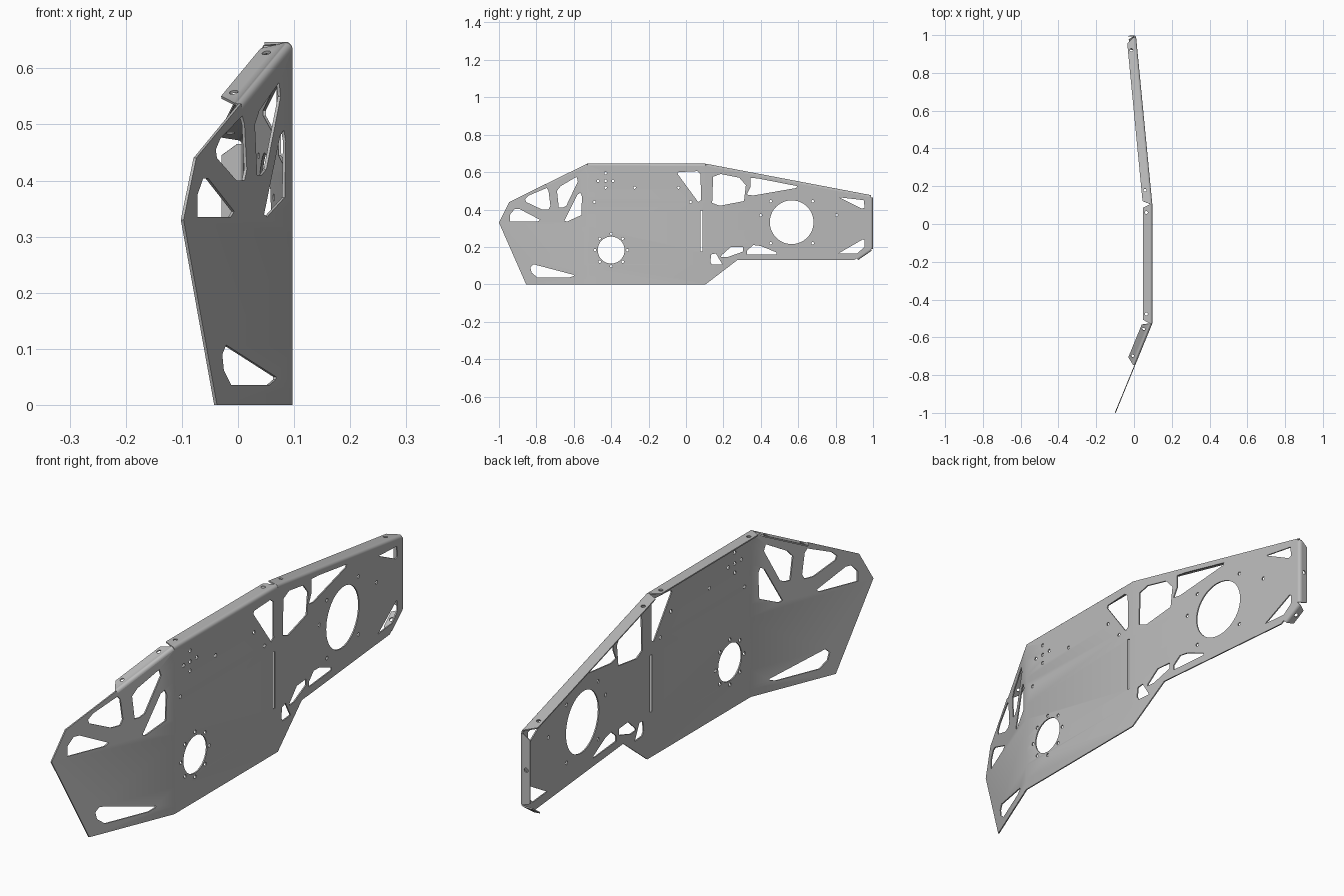
import bpy, bmesh
from math import sin, cos, pi
from mathutils import Vector

THICK = 0.005      # sheet thickness
RADIUS = 0.012     # outer radius of the folded edges
FRONT_BEND, REAR_BEND = -0.527, 0.105
OUTER = 0.097

cube = bpy.data.objects.get("Cube")
if cube:
    bpy.data.objects.remove(cube, do_unlink=True)

metal = bpy.data.materials.new("grey_metal")
metal.use_nodes = True
colour = (0.5, 0.5, 0.5, 1)
metal.diffuse_color = colour
metal.node_tree.nodes["Principled BSDF"].inputs["Base Color"].default_value = colour


def slope(y):
    """Sideways lean of the panel that contains y."""
    if y < FRONT_BEND:
        return 0.41
    return -0.097 if y > REAR_BEND else 0.0


def side(y):
    """Position of the outer skin at y."""
    bend = FRONT_BEND if y < FRONT_BEND else REAR_BEND
    return OUTER + slope(y) * (y - bend)


def circle(y, z, r, sides=12):
    return [(y + r * cos(2 * pi * i / sides), z + r * sin(2 * pi * i / sides))
            for i in range(sides)]


def sheet(name, loops, cuts, place):
    """Fill an outline with holes, cut it at the fold lines and fold it."""
    curve = bpy.data.curves.new(name, "CURVE")
    curve.dimensions = "2D"
    curve.fill_mode = "BOTH"
    curve.extrude = THICK / 2
    for loop in loops:
        spline = curve.splines.new("POLY")
        spline.points.add(len(loop) - 1)
        for point, (u, v) in zip(spline.points, loop):
            point.co = (u, v, 0, 1)
        spline.use_cyclic_u = True
    flat = bpy.data.objects.new(name + "_flat", curve)
    bpy.context.collection.objects.link(flat)
    graph = bpy.context.evaluated_depsgraph_get()
    mesh = bpy.data.meshes.new_from_object(flat.evaluated_get(graph))
    bpy.data.objects.remove(flat, do_unlink=True)

    bm = bmesh.new()
    bm.from_mesh(mesh)
    bmesh.ops.remove_doubles(bm, verts=bm.verts, dist=0.00001)
    for origin, normal in cuts:
        geom = bm.verts[:] + bm.edges[:] + bm.faces[:]
        bmesh.ops.bisect_plane(bm, geom=geom, plane_co=origin, plane_no=normal)
    for vert in bm.verts:
        u, v, w = vert.co
        vert.co = place(u, v, THICK / 2 - w)
    bmesh.ops.recalc_face_normals(bm, faces=bm.faces)
    bm.to_mesh(mesh)
    bm.free()
    mesh.name = name
    mesh.materials.clear()
    mesh.materials.append(metal)
    obj = bpy.data.objects.new(name, mesh)
    bpy.context.collection.objects.link(obj)
    bpy.ops.object.select_all(action="DESELECT")
    obj.select_set(True)
    bpy.context.view_layer.objects.active = obj
    bpy.ops.object.shade_smooth_by_angle(angle=0.5)


def flange(name, a, b, width, trim_a, trim_b, holes):
    """Lip folded inward along the plate edge from a to b, given as (y, z)."""
    mid = (a[0] + b[0]) / 2
    lean = slope(mid)
    base = side(mid)
    start, end = [Vector((base + lean * (y - mid), y, z)) for y, z in (a, b)]
    along = (end - start).normalized()
    inward = Vector((-1, lean, 0)).normalized()
    up = along.cross(inward)
    length = (end - start).length
    arc = RADIUS * pi / 2
    reach = arc + width - RADIUS

    def place(s, t, depth):
        turn = min(t, arc) / RADIUS
        r = RADIUS - depth
        return (start + along * s + up * r * sin(turn)
                + inward * (RADIUS - r * cos(turn) + max(t - arc, 0)))

    outline = [(0, 0), (length, 0), (length, arc), (length - trim_b, reach), (trim_a, reach), (0, arc)]
    bores = [circle(length * f, reach * 0.68, 0.008) for f in holes]
    cuts = [((0, arc * i / 5, 0), (0, 1, 0)) for i in range(1, 6)]
    sheet(name, [outline] + bores, cuts, place)


# Corners of the plate, set back by the fold radius where a lip follows
nose_top, front_top, rear_top = (-.94, .435), (-.527, .635), (.105, .633)
tail_top, tail_low, tail_chamfer = (.988, .465), (.988, .19), (.915, .14)
outline = [(-1, .33), (-.945, .44), (-.75, .537), (-.745, .527), front_top, rear_top,
           tail_top, tail_low, tail_chamfer, (.9, .13), (.275, .13),
           (.105, 0), (-.855, 0)]

# Lightening holes in the three panels
front_holes = [
    [(-.94, .335), (-.794, .335), (-.78, .345), (-.893, .404), (-.915, .404), (-.94, .374)],
    [(-.86, .455), (-.84, .475), (-.745, .515), (-.735, .5), (-.725, .42), (-.735, .4),
     (-.77, .4), (-.855, .44)],
    [(-.69, .5), (-.67, .525), (-.585, .575), (-.578, .55), (-.64, .42), (-.66, .41), (-.68, .41)],
    [(-.58, .48), (-.564, .49), (-.556, .47), (-.56, .37), (-.637, .335), (-.65, .34)],
    [(-.815, .107), (-.598, .05), (-.6, .045), (-.625, .036), (-.794, .036),
     (-.825, .062), (-.832, .09)],
]
middle_holes = [
    [(-.04, .6), (.06, .605), (.078, .59), (.08, .45), (.065, .44), (-.045, .59)],
    [(.077, .175), (.088, .175), (.088, .395), (.077, .395)],
]
rear_holes = [
    [(.145, .575), (.185, .59), (.285, .57), (.32, .53), (.31, .445), (.18, .42), (.14, .435)],
    [(.345, .57), (.39, .565), (.595, .525), (.59, .515), (.36, .475), (.325, .48), (.345, .52)],
    [(.135, .16), (.16, .165), (.195, .105), (.14, .105), (.13, .12)],
    [(.19, .155), (.24, .2), (.305, .2), (.305, .175), (.22, .145), (.185, .145)],
    [(.325, .18), (.36, .21), (.4, .205), (.485, .17), (.485, .16), (.325, .16)],
    [(.82, .465), (.95, .45), (.955, .41), (.94, .405)],
    [(.815, .165), (.945, .24), (.955, .235), (.955, .2), (.915, .165)],
]

# Round openings with their bolt holes
ring_y, ring_z = -.4, .183
port_y, port_z = .565, .332
round_holes = [circle(ring_y, ring_z, .072, 40), circle(port_y, port_z, .117, 48)]
bolts = circle(ring_y, ring_z, .087, 8)
bolts += [(port_y + i, port_z + j) for i in (-.112, .112) for j in (-.112, .112)]
bolts += [(-.47, .553), (-.43, .553), (-.39, .553), (-.43, .595), (-.43, .517),
          (-.275, .517), (-.04, .517), (-.49, .44), (.025, .44), (.4, .37), (.805, .37)]
round_holes += [circle(y, z, .007) for y, z in bolts]

folds = [((y, 0, 0), (1, 0, 0)) for y in (FRONT_BEND, REAR_BEND)]
sheet("bent_plate", [outline] + front_holes + middle_holes + rear_holes + round_holes,
      folds, lambda y, z, depth: Vector((side(y) - depth, y, z)))

# Folded lips along the top, the tail and the tail's lower corner
flange("front_top_lip", (-.745, .527), front_top, .05, .03, .025, (.18, .83))
flange("middle_top_lip", front_top, rear_top, .05, .02, .02, (.08, .93))
flange("rear_top_lip", rear_top, tail_top, .05, .02, .03, (.085, .925))
flange("tail_lip", tail_top, tail_low, .04, .02, .01, (.5,))
flange("tail_corner_lip", tail_low, tail_chamfer, .04, .015, .01, (.5,))
